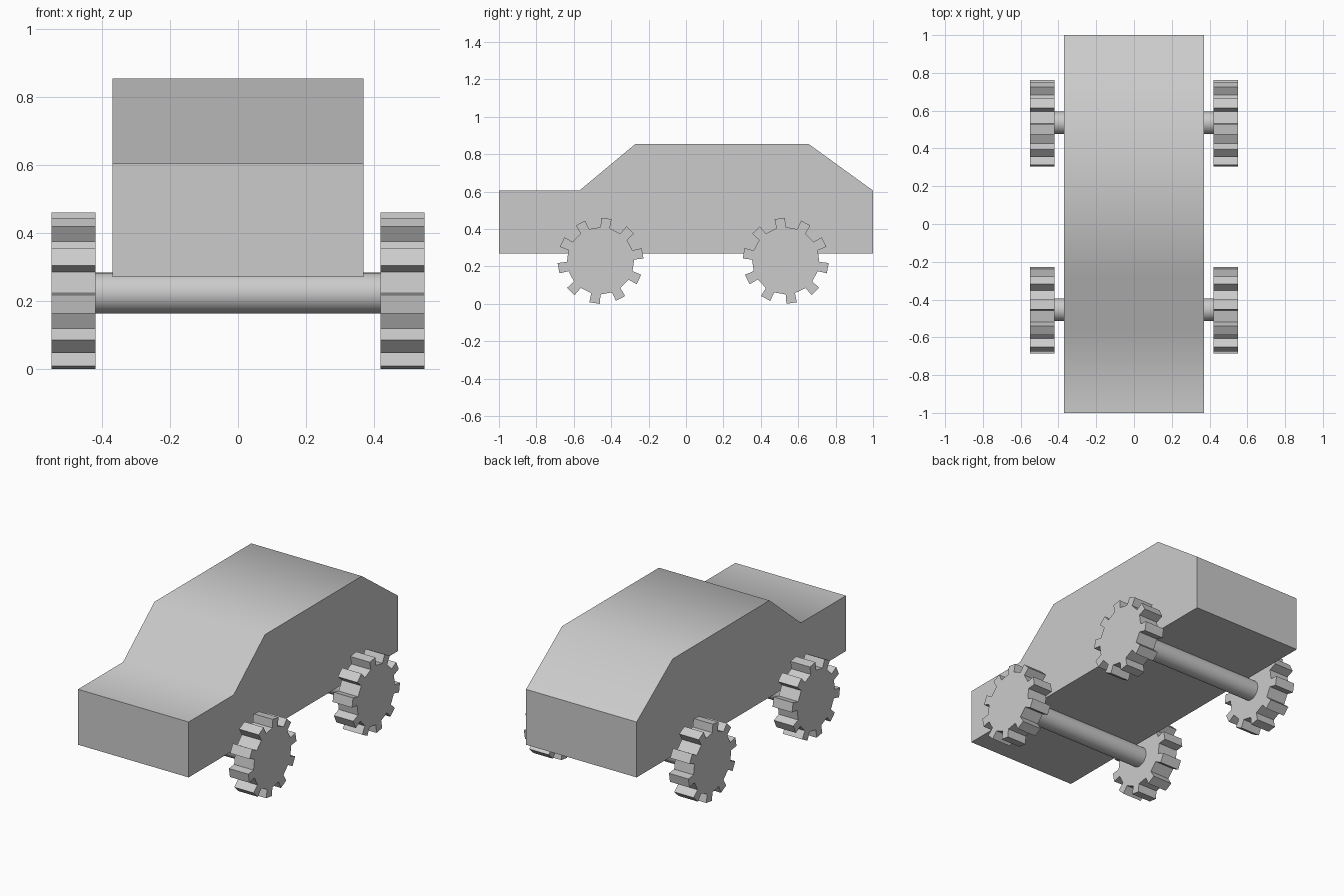
import bpy, bmesh
from math import sin, cos, radians

if "Cube" in bpy.data.objects:
    bpy.data.objects.remove(bpy.data.objects["Cube"])


def extrude_x(name, profile, x0, x1, smooth_angle=None):
    """Extrude a closed (y, z) profile from x0 to x1."""
    bm = bmesh.new()
    face = bm.faces.new([bm.verts.new((x0, y, z)) for y, z in profile])
    out = bmesh.ops.extrude_face_region(bm, geom=[face], use_keep_orig=True)
    moved = [g for g in out["geom"] if isinstance(g, bmesh.types.BMVert)]
    bmesh.ops.translate(bm, verts=moved, vec=(x1 - x0, 0, 0))
    bmesh.ops.recalc_face_normals(bm, faces=bm.faces)
    mesh = bpy.data.meshes.new(name)
    bm.to_mesh(mesh)
    bm.free()
    obj = bpy.data.objects.new(name, mesh)
    bpy.context.collection.objects.link(obj)
    if smooth_angle:
        bpy.ops.object.select_all(action='DESELECT')
        obj.select_set(True)
        bpy.context.view_layer.objects.active = obj
        bpy.ops.object.shade_smooth_by_angle(angle=radians(smooth_angle))
    return obj


def polar(cy, cz, r, deg):
    return cy + r * cos(radians(deg)), cz + r * sin(radians(deg))


def gear(cy, cz, phase, teeth=10, root=0.18, tip=0.23):
    """Toothed wheel outline."""
    pts = []
    for i in range(teeth):
        a = phase + i * 360 / teeth
        pts += [polar(cy, cz, r, a + d)
                for r, d in ((root, -8), (tip, -7), (tip, 7), (root, 8))]
    return pts


# Car body: side silhouette, softly shaded across hood, windscreen and roof
body_profile = [(-1, 0.27), (1, 0.27), (1, 0.605), (0.655, 0.855),
                (-0.27, 0.855), (-0.57, 0.605), (-1, 0.605)]
extrude_x("body", body_profile, -0.37, 0.37, 45)

# Axles and toothed wheels; the rear set is the front set turned around
for end, y, phase in (("front", -0.457, 10), ("rear", 0.533, -10)):
    circle = [polar(y + 0.003, 0.223, 0.06, i * 360 / 32) for i in range(32)]
    extrude_x(end + "_axle", circle, -0.43, 0.43, 30)
    for side, s in (("left", -1), ("right", 1)):
        extrude_x(f"{end}_{side}_wheel", gear(y, 0.23, phase), s * 0.42, s * 0.55)
